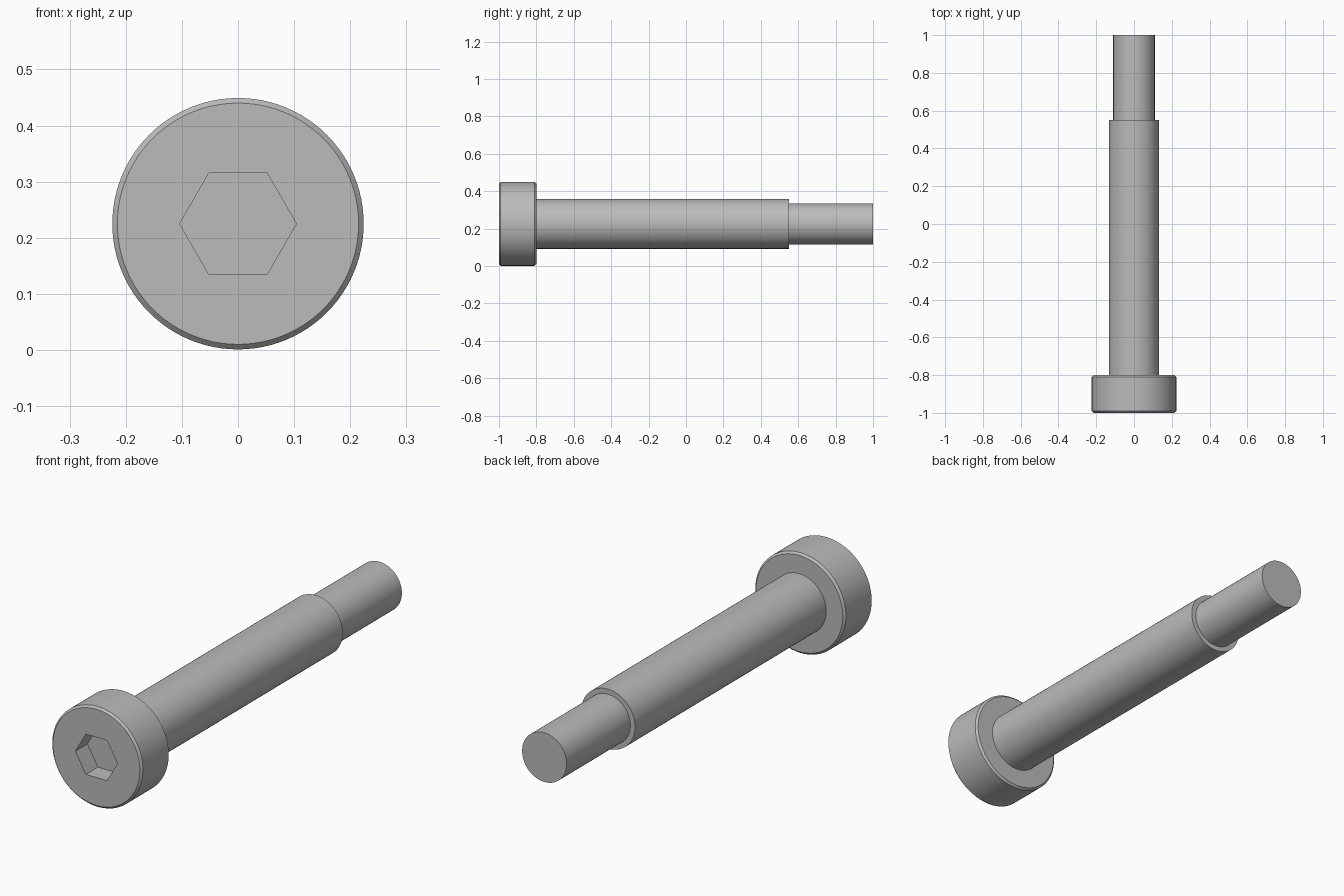
import bpy
import bmesh
from math import radians
from mathutils import Matrix, Vector

AXIS_Z = 0.225
SEGMENTS = 96

cube = bpy.data.objects.get("Cube")
if cube:
    bpy.data.objects.remove(cube, do_unlink=True)

# Plain grey steel
steel = bpy.data.materials.new("grey steel")
steel.use_nodes = True
GREY = (0.5, 0.5, 0.5, 1)
steel.diffuse_color = GREY
steel.node_tree.nodes["Principled BSDF"].inputs["Base Color"].default_value = GREY


def lathe(name, profile, segments=SEGMENTS):
    """Revolve (radius, y) points about the screw axis and cap both ends."""
    bm = bmesh.new()
    rings = []
    for radius, y in profile:
        rings.append([bm.verts.new(Matrix.Rotation(radians(360 * i / segments), 3, "Y")
                                   @ Vector((radius, y, 0))) for i in range(segments)])
    for a, b in zip(rings, rings[1:]):
        for i in range(segments):
            j = (i + 1) % segments
            bm.faces.new((a[i], a[j], b[j], b[i]))
    bm.faces.new(rings[0])
    bm.faces.new(rings[-1])
    bmesh.ops.recalc_face_normals(bm, faces=bm.faces)
    mesh = bpy.data.meshes.new(name)
    bm.to_mesh(mesh)
    bm.free()
    mesh.materials.append(steel)
    obj = bpy.data.objects.new(name, mesh)
    obj.location.z = AXIS_Z
    bpy.context.collection.objects.link(obj)
    return obj


def select_only(obj):
    bpy.ops.object.select_all(action="DESELECT")
    obj.select_set(True)
    bpy.context.view_layer.objects.active = obj


# Cap head with small chamfers on both rims
R, BEVEL = 0.224, 0.009
head = lathe("cap_head", [(R - BEVEL, -1), (R, -1 + BEVEL),
                          (R, -0.8 - BEVEL), (R - BEVEL, -0.8)])

# Hexagonal drive socket cut into the head
cutter = lathe("socket_cutter", [(0.104, -1.1), (0.104, -0.915)], 6)
cutter.hide_render = True
cut = head.modifiers.new("hex socket", "BOOLEAN")
cut.operation = "DIFFERENCE"
cut.solver = "EXACT"
cut.object = cutter
select_only(head)
bpy.ops.object.modifier_apply(modifier=cut.name)
bpy.data.objects.remove(cutter, do_unlink=True)

# Plain shoulder and the narrower end
shoulder = lathe("shoulder", [(0.133, -0.8), (0.133, 0.55)])
end = lathe("narrow_end", [(0.11, 0.55), (0.11, 1)])

for part in (head, shoulder, end):
    select_only(part)
    bpy.ops.object.shade_smooth_by_angle(angle=radians(30))
